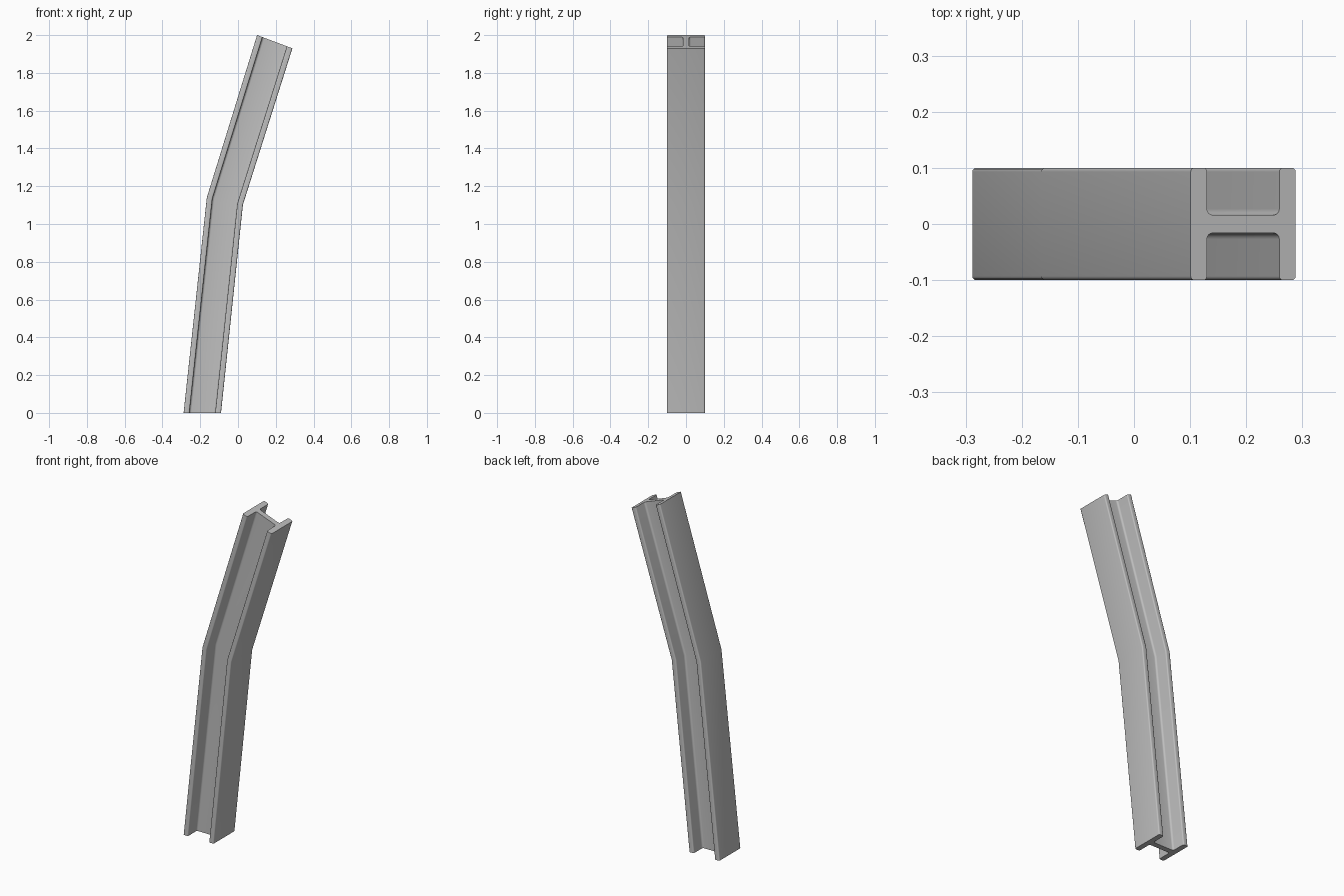
import bpy
import bmesh
from math import cos, sin, radians
from mathutils import Vector

cube = bpy.data.objects.get("Cube")
if cube:
    bpy.data.objects.remove(cube, do_unlink=True)

HALF = 0.1        # half width and half depth of the section
FLANGE = 0.031    # flange thickness
WEB = 0.016       # half thickness of the web
ROUND = 0.007     # rounding of the flange edges
FILLET = 0.011    # fillet between web and flange


def arc(cx, cy, r, start, end, steps=4):
    angles = [radians(start + (end - start) * i / steps) for i in range(steps + 1)]
    return [(cx + r * cos(a), cy + r * sin(a)) for a in angles]


# I-shaped section: one quarter, mirrored twice
inner = HALF - FLANGE
quarter = (arc(HALF - ROUND, HALF - ROUND, ROUND, 0, 90)
           + arc(inner + ROUND, HALF - ROUND, ROUND, 90, 180)
           + arc(inner - FILLET, WEB + FILLET, FILLET, 0, -90))
upper = quarter + [(-u, v) for u, v in reversed(quarter)]
section = upper + [(u, -v) for u, v in reversed(upper)]

# Left and right edge of the beam (x, z) at the foot, the bend and the head
stations = [((-0.288, 0), (-0.09, 0)),
            ((-0.165, 1.14), (0.026, 1.102)),
            ((0.101, 2.0), (0.288, 1.93))]

bm = bmesh.new()
rings = []
for left, right in stations:
    a, b = Vector(left), Vector(right)
    ring = []
    for u, v in section:
        p = a.lerp(b, (u + HALF) / (2 * HALF))
        ring.append(bm.verts.new((p.x, v, p.y)))
    rings.append(ring)

# Skin between the sections, then the two end caps
count = len(section)
for low, high in zip(rings, rings[1:]):
    for i in range(count):
        j = (i + 1) % count
        bm.faces.new((low[i], low[j], high[j], high[i]))
bm.faces.new(rings[0])
bm.faces.new(rings[-1])
bmesh.ops.recalc_face_normals(bm, faces=bm.faces)

mesh = bpy.data.meshes.new("bent_beam")
bm.to_mesh(mesh)
bm.free()
beam = bpy.data.objects.new("bent_beam", mesh)
bpy.context.collection.objects.link(beam)

# Plain grey steel
steel = bpy.data.materials.new("grey_steel")
steel.use_nodes = True
grey = (0.52, 0.52, 0.52, 1)
steel.diffuse_color = grey
steel.node_tree.nodes["Principled BSDF"].inputs["Base Color"].default_value = grey
mesh.materials.append(steel)

bpy.ops.object.select_all(action='DESELECT')
beam.select_set(True)
bpy.context.view_layer.objects.active = beam
bpy.ops.object.shade_smooth_by_angle(angle=radians(30))
